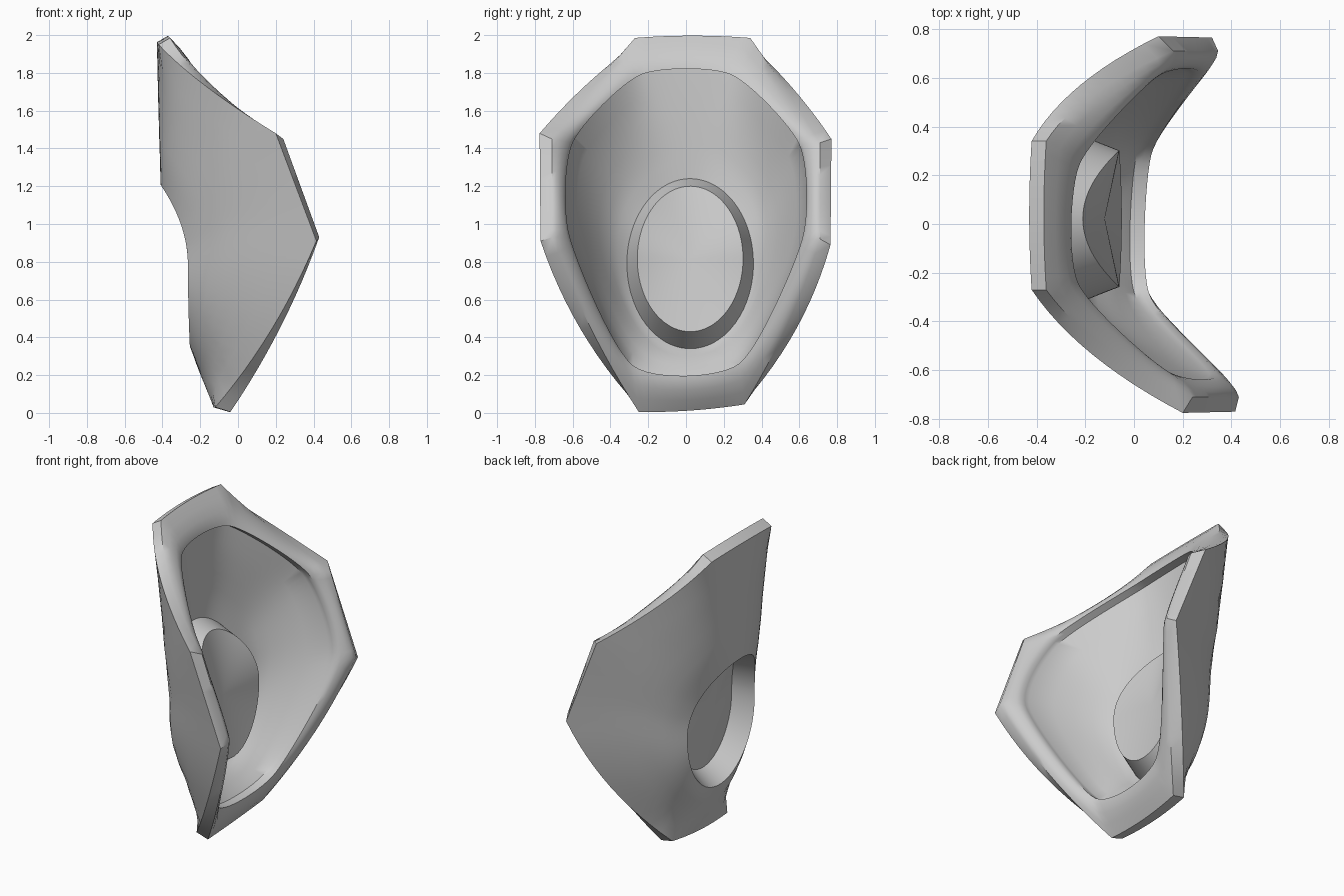
import bpy, bmesh
from math import atan2, cos, sin
from mathutils import Vector

cube = bpy.data.objects.get("Cube")
if cube:
    bpy.data.objects.remove(cube)

STEPS = 12  # samples on each of the eight sides

# Corners as (x, y, z), starting at the top and going round through +y
back_corners = [(-.42, .34, 1.95), (.10, .77, 1.45), (.32, .765, .89), (-.12, .31, .06),
                (-.12, -.25, .03), (.415, -.77, .91), (.20, -.775, 1.48), (-.42, -.27, 1.95)]
front_corners = [(-.36, .34, 1.985), (.16, .71, 1.43), (.345, .71, .92), (-.04, .31, .045),
                 (-.04, -.25, .005), (.43, -.71, .93), (.24, -.71, 1.45), (-.36, -.27, 1.985)]
lip_corners = [(-.225, .24, 1.79), (.09, .60, 1.42), (.27, .615, .92), (.07, .28, .26),
               (.06, -.28, .25), (.34, -.615, .93), (.13, -.60, 1.43), (-.23, -.24, 1.79)]
# Bulge of each kind of side: outward, along x
back_bulges = dict(upper=(.02, -.06), side=(0, 0), lower=(.055, .03), end=(.012, -.01))
front_bulges = dict(upper=(.005, -.07), side=(0, 0), lower=(.03, .03), end=(.012, -.01))
sides = ["upper", "side", "lower", "end", "lower", "side", "upper", "end"]


def bowed_outline(corners, bulges):
    """Closed outline with sharp corners and gently bowed sides."""
    pts = []
    for i, side in enumerate(sides):
        out, along = bulges[side]
        a, b = Vector(corners[i]), Vector(corners[(i + 1) % 8])
        d = b - a
        normal = Vector((0, -d.z, d.y)).normalized()
        if normal.dot(a + b - Vector((0, 0, 2))) < 0:
            normal.negate()
        for k in range(STEPS):
            s = k / STEPS
            w = 4 * s * (1 - s)
            pts.append(a.lerp(b, s) + w * (normal * out + Vector((along, 0, 0))))
    return pts


def round_outline(corners, pull=.35):
    """Closed smooth curve through the corners."""
    c = [Vector(p) for p in corners]
    pts = []
    for i in range(8):
        p0, p1, p2, p3 = (c[(i + j) % 8] for j in (-1, 0, 1, 2))
        m1, m2 = (p2 - p0) * pull, (p3 - p1) * pull
        for k in range(STEPS):
            s = k / STEPS
            e = s * s * (3 - 2 * s)
            pts.append(p1.lerp(p2, e) + m1 * s * (1 - s) ** 2 - m2 * s * s * (1 - s))
    return pts


def oval(cz, ry, rz, top, side, bottom):
    """Oval ring whose depth varies from top to side to bottom."""
    pts = []
    for p in back:
        a = atan2((p.z - .8) / .42, (p.y - .02) / .33)
        end = top if sin(a) > 0 else bottom
        x = side * cos(a) ** 2 + end * sin(a) ** 2
        pts.append(Vector((x, .022 + ry * cos(a), cz + rz * sin(a))))
    return pts


def between(r0, r1, t, lift=0):
    """Ring between two rings, lifted forward."""
    return [p.lerp(q, t) + Vector((lift, 0, 0)) for p, q in zip(r0, r1)]


def wall_ring(r0, r1, t):
    """Ring between two rings, bowed backward and with its corners eased."""
    pts = between(r0, r1, t)
    for m in pts:
        a = atan2(m.z - .8, m.y)
        m.x -= .36 * t * (1 - t) * (1 - sin(a) ** 4)
    reach = round(20 * t * (1 - t))
    window = range(-reach, reach + 1)
    return [sum((pts[(i + j) % len(pts)] for j in window), Vector()) / len(window)
            for i in range(len(pts))]


back = bowed_outline(back_corners, back_bulges)
front = bowed_outline(front_corners, front_bulges)
lip = round_outline(lip_corners)
recess = between(lip, lip, 0, lift=-.06)
hole = oval(.78, .342, .428, -.41, -.265, -.255)
boss = oval(.79, .335, .45, -.33, -.20, -.18)
disc = oval(.815, .28, .385, -.21, -.06, -.05)
disc_back = between(disc, disc, 0, lift=-.085)

# Rings from the back of the disc, over the outside and rim, to its front
fractions = (.17, .33, .5, .67, .83)
rings = [disc_back, hole]
rings += [wall_ring(hole, back, t) for t in fractions]
rings += [back, front]
rings += [between(front, lip, t, lift=h) for t, h in ((.3, .015), (.6, .02), (.85, .012))]
rings += [lip, between(lip, recess, .5), recess]
rings += [wall_ring(recess, boss, t) for t in fractions]
rings += [boss, disc]

# Shell with its oval recess
bm = bmesh.new()
loops = [[bm.verts.new(p) for p in ring] for ring in rings]
n = len(back)
for r0, r1 in zip(loops, loops[1:]):
    for i in range(n):
        j = (i + 1) % n
        bm.faces.new((r0[i], r0[j], r1[j], r1[i]))
for loop, x in ((loops[0], -.205), (loops[-1], -.12)):
    centre = bm.verts.new((x, .022, .815))
    for i in range(n):
        bm.faces.new((loop[i], loop[(i + 1) % n], centre))
bmesh.ops.recalc_face_normals(bm, faces=bm.faces[:])
mesh = bpy.data.meshes.new("curved_shell")
bm.to_mesh(mesh)
bm.free()

shell = bpy.data.objects.new("curved_shell", mesh)
bpy.context.collection.objects.link(shell)

grey = bpy.data.materials.new("plain_grey")
grey.use_nodes = True
colour = (.6, .6, .6, 1)
grey.diffuse_color = colour
grey.node_tree.nodes["Principled BSDF"].inputs["Base Color"].default_value = colour
mesh.materials.append(grey)

bpy.ops.object.select_all(action='DESELECT')
shell.select_set(True)
bpy.context.view_layer.objects.active = shell
bpy.ops.object.shade_smooth_by_angle(angle=.7)
